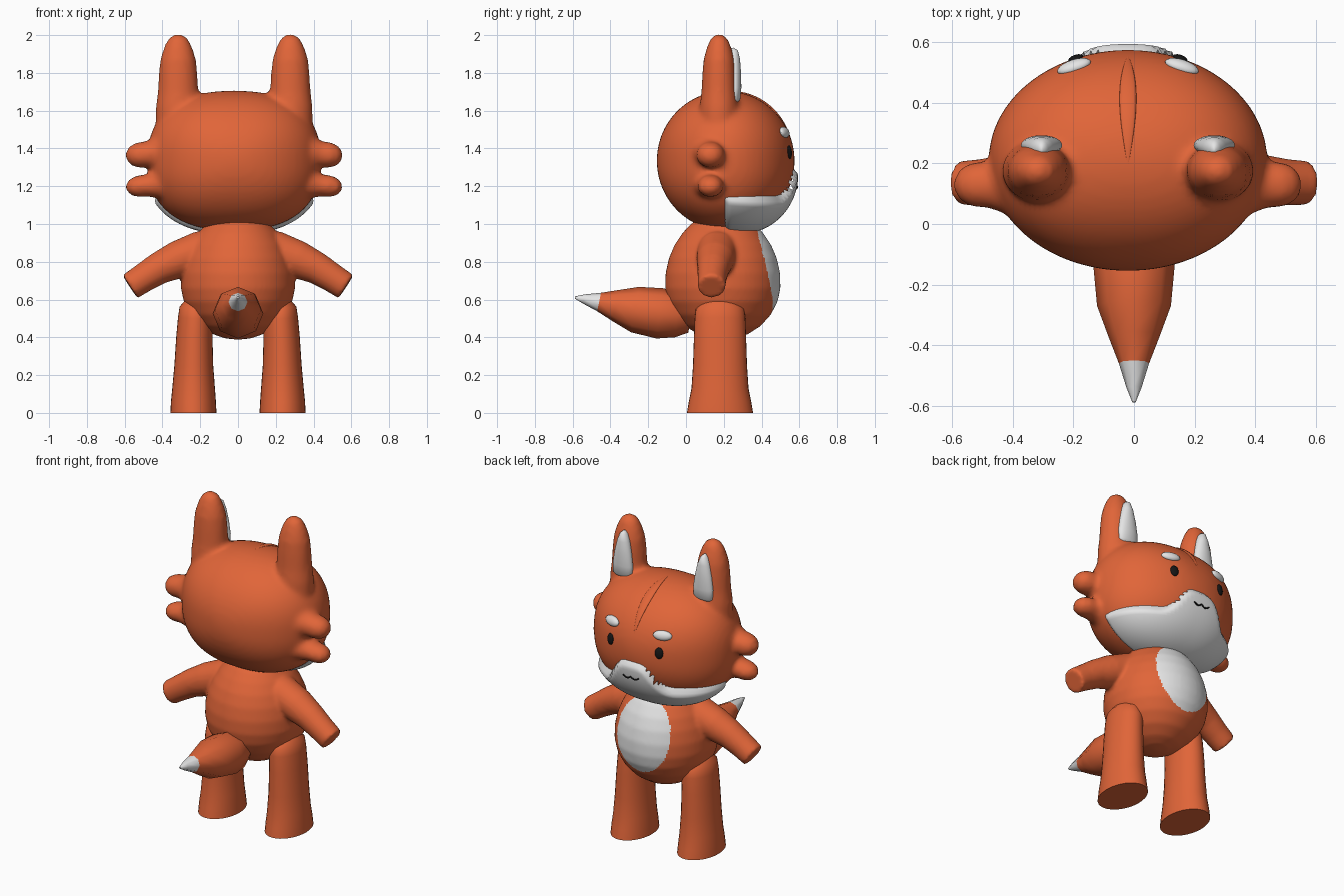
import bpy, bmesh, math
from mathutils import Vector

if "Cube" in bpy.data.objects:
    bpy.data.objects.remove(bpy.data.objects["Cube"])


def material(name, rgb):
    m = bpy.data.materials.new(name)
    m.diffuse_color = (*rgb, 1)
    m.use_nodes = True
    m.node_tree.nodes["Principled BSDF"].inputs["Base Color"].default_value = m.diffuse_color
    return m


ORANGE = material("orange_fur", (0.75, 0.13, 0.04))
WHITE = material("white_fur", (0.78, 0.78, 0.78))
BLACK = material("black", (0.008, 0.008, 0.008))

HEAD_C = Vector((-0.02, 0.21, 1.335))
HEAD_R = Vector((0.46, 0.365, 0.37))


def smoothstep(t):
    t = min(max(t, 0), 1)
    return t * t * (3 - 2 * t)


def finish(name, bm, mats, angle=40):
    """Turn a bmesh into a smooth shaded object."""
    bmesh.ops.recalc_face_normals(bm, faces=bm.faces)
    me = bpy.data.meshes.new(name)
    bm.to_mesh(me)
    bm.free()
    ob = bpy.data.objects.new(name, me)
    bpy.context.collection.objects.link(ob)
    for m in mats:
        me.materials.append(m)
    bpy.ops.object.select_all(action='DESELECT')
    ob.select_set(True)
    bpy.context.view_layer.objects.active = ob
    bpy.ops.object.shade_smooth_by_angle(angle=math.radians(angle))
    return ob


def blend(ob, voxel, smooth):
    """Melt overlapping volumes into one soft skin."""
    r = ob.modifiers.new("melt", 'REMESH')
    r.mode, r.voxel_size, r.use_smooth_shade = 'VOXEL', voxel, True
    s = ob.modifiers.new("soften", 'SMOOTH')
    s.factor, s.iterations = 0.5, smooth
    bpy.ops.object.modifier_apply(modifier="melt")
    bpy.ops.object.modifier_apply(modifier="soften")


def loft(bm, rings, across, sides=24):
    """Tube through rings (x, y, z, radius across, other radius)."""
    loops = []
    for i, (x, y, z, ru, rv) in enumerate(rings):
        a = Vector(rings[max(i - 1, 0)][:3])
        b = Vector(rings[min(i + 1, len(rings) - 1)][:3])
        d = (b - a).normalized()
        v = d.cross(Vector(across)).normalized()
        u = v.cross(d)
        loops.append([bm.verts.new(Vector((x, y, z)) + u * ru * math.cos(t) + v * rv * math.sin(t))
                      for t in (2 * math.pi * k / sides for k in range(sides))])
    for l0, l1 in zip(loops, loops[1:]):
        for k in range(sides):
            j = (k + 1) % sides
            bm.faces.new((l0[k], l0[j], l1[j], l1[k]))
    bm.faces.new(loops[0][::-1])
    bm.faces.new(loops[-1])


def head_point(d, grow=1.0):
    """Point on the rounded-box head in direction d."""
    n = 2.4
    norm = math.sqrt(d.y ** 2 + (abs(d.x) ** n + abs(d.z) ** n) ** (2 / n))
    return HEAD_C + d * HEAD_R / norm * grow


def face_point(dx, z):
    """Point and normal on the face side of the head."""
    def f(a, c):
        q = (abs(a / HEAD_R.x) ** 2.4 + abs((c - HEAD_C.z) / HEAD_R.z) ** 2.4) ** (2 / 2.4)
        return HEAD_C.y + HEAD_R.y * math.sqrt(1 - q)
    e = 0.005
    n = Vector((-(f(dx + e, z) - f(dx - e, z)) / (2 * e), 1,
                -(f(dx, z + e) - f(dx, z - e)) / (2 * e))).normalized()
    return Vector((HEAD_C.x + dx, f(dx, z), z)), n


def pebble(name, at, normal, size, mat, seg=20):
    """Flattened ball lying on a surface."""
    bm = bmesh.new()
    bmesh.ops.create_uvsphere(bm, u_segments=seg, v_segments=seg // 2, radius=1)
    u = Vector((normal.y, -normal.x, 0)).normalized()
    w = u.cross(normal)
    for v in bm.verts:
        v.co = at + u * v.co.x * size[0] + normal * v.co.y * size[1] + w * v.co.z * size[2]
    return finish(name, bm, [mat])


# head with ears and cheek tufts
bm = bmesh.new()
bmesh.ops.create_uvsphere(bm, u_segments=64, v_segments=40, radius=1)
for v in bm.verts:
    v.co = head_point(v.co.normalized())
EAR = [(1.45, .12), (1.62, .118), (1.7, .108), (1.8, .102), (1.87, .095), (1.92, .08),
       (1.96, .064), (1.99, .045), (2.006, .012)]
TUFT = [(.30, .13), (.40, .09), (.46, .07), (.51, .068), (.55, .052), (.573, .02)]
for s in (-1, 1):
    loft(bm, [(HEAD_C.x + s * .297, .175, z, r, r * .87) for z, r in EAR], (1, 0, 0))
    loft(bm, [(HEAD_C.x + s * x, .13, 1.37 - .1 * (x - .45), r * 1.1, r) for x, r in TUFT], (0, 1, 0))
    loft(bm, [(HEAD_C.x + s * x, .13, 1.205 - .1 * (x - .45), r, r * .85) for x, r in TUFT], (0, 1, 0))
head = finish("head", bm, [ORANGE])
blend(head, 0.016, 6)

# raised white muzzle wrapping chin and cheeks
def muzzle_grow(d):
    return 1.035 + 0.2 * max(0, -d.y * d.z)


bm = bmesh.new()
bmesh.ops.create_uvsphere(bm, u_segments=120, v_segments=90, radius=1)
outside = []
for v in bm.verts:
    d = v.co.normalized()
    p = head_point(d)
    top = 1.15 + 0.145 * math.exp(-((p.x - HEAD_C.x) / .15) ** 4)
    depth = min(top - p.z, (p.y - 0.2) * 1.2) + 0.012
    if depth < 0:
        outside.append(v)
    k = smoothstep(depth / 0.045)
    v.co = head_point(d, 0.965 + (muzzle_grow(d) - 0.965) * k)
bmesh.ops.delete(bm, geom=outside, context='VERTS')
finish("muzzle", bm, [WHITE], 80)

# mouth line
bm = bmesh.new()
line = []
for i in range(17):
    t = i / 8 - 1
    d = Vector((t * .11, .94, -.33 - .035 * abs(math.sin(t * math.pi)))).normalized()
    line.append((*head_point(d, muzzle_grow(d) + .002), .005, .005))
loft(bm, line, (0, 1, 0), 6)
finish("mouth", bm, [BLACK])

# eyes, brows and inner ears
for s, side in ((-1, "left"), (1, "right")):
    p, n = face_point(s * .172, 1.38)
    pebble(side + "_eye", p, n, (.026, .012, .036), BLACK, 12)
    p, n = face_point(s * .178, 1.485)
    pebble(side + "_brow", p, n, (.058, .022, .03), WHITE)
    bm = bmesh.new()
    loft(bm, [(HEAD_C.x + s * .285, y, z, a, b) for z, y, a, b in (
        (1.64, .262, .04, .01), (1.66, .262, .066, .025), (1.72, .26, .068, .033),
        (1.8, .257, .056, .034), (1.87, .252, .04, .034), (1.915, .247, .022, .028),
        (1.932, .243, .005, .008))], (1, 0, 0))
    finish(side + "_inner_ear", bm, [WHITE], 80)

# spindle shaped ridge over the crown
bm = bmesh.new()
ridge = []
for i in range(25):
    t = i / 24
    a = math.radians(92 - 72 * t)
    r = .002 + .026 * math.sin(math.pi * t)
    ridge.append((*head_point(Vector((0, math.cos(a), math.sin(a))), .997), r, r * .3))
loft(bm, ridge, (1, 0, 0), 16)
finish("crown_ridge", bm, [ORANGE], 80)

# body and arms in one skin, belly patch chosen by an oval
bm = bmesh.new()
PROFILE = [(.388, .01), (.395, .07), (.415, .13), (.46, .2), (.52, .254), (.59, .29), (.66, .305),
           (.74, .303), (.82, .285), (.89, .255), (.95, .215), (1.0, .17), (1.04, .1)]
loft(bm, [(0, .195, z, r * .99, r) for z, r in PROFILE], (1, 0, 0), 64)
ARM = [(.1, .17, .87, .1), (.2, .165, .855, .108), (.32, .155, .81, .1), (.42, .145, .765, .085),
       (.5, .138, .715, .077), (.572, .135, .668, .073)]
for s in (-1, 1):
    loft(bm, [(s * x, y, z, r, r) for x, y, z, r in ARM], (0, 1, 0))
body = finish("body_and_arms", bm, [ORANGE, WHITE])
blend(body, 0.012, 4)
for f in body.data.polygons:
    c = f.center
    if c.y > .25 and (c.x / .185) ** 2 + ((c.z - .765) / .225) ** 2 < 1:
        f.material_index = 1

# legs
LEG = [(0, .236, .122, .175), (.06, .236, .119, .165), (.13, .235, .113, .151), (.25, .234, .103, .143),
       (.4, .231, .096, .138), (.5, .226, .092, .134), (.55, .222, .088, .128), (.575, .215, .07, .1)]
for s, side in ((-1, "left"), (1, "right")):
    bm = bmesh.new()
    loft(bm, [(s * x, .18, z, a, b) for z, x, a, b in LEG], (1, 0, 0), 32)
    finish(side + "_leg", bm, [ORANGE], 50)

# eight sided tail with white tip
bm = bmesh.new()
TAIL = [(.02, .515, .09), (-.05, .52, .12), (-.14, .527, .134), (-.27, .547, .122),
        (-.37, .568, .085), (-.46, .587, .05), (-.54, .603, .025), (-.588, .611, .006)]
loft(bm, [(0, y, z, r, r) for y, z, r in TAIL], (1, 0, 0), 8)
for f in bm.faces:
    f.material_index = int(f.calc_center_median().y < -.46)
finish("tail", bm, [ORANGE, WHITE], 60)
